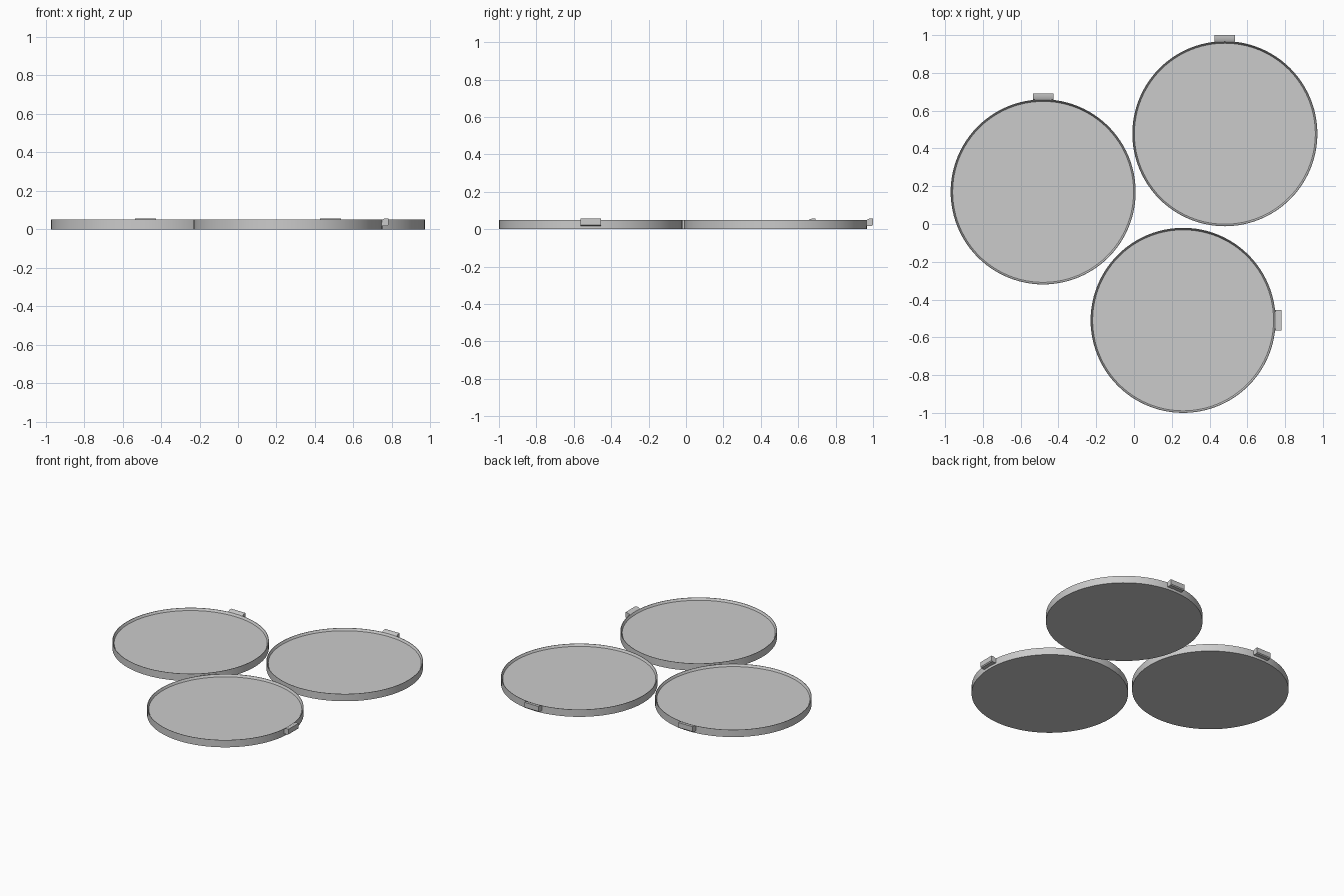
import bpy, bmesh, math
from mathutils import Matrix, Vector

if "Cube" in bpy.data.objects:
    bpy.data.objects.remove(bpy.data.objects["Cube"])

grey = bpy.data.materials.new("grey")
grey.diffuse_color = (0.6, 0.6, 0.6, 1)
grey.use_nodes = True
grey.node_tree.nodes["Principled BSDF"].inputs["Base Color"].default_value = grey.diffuse_color
R, SEGMENTS = 0.49, 96


def finish(bm, name, location, turn=0.0):
    bmesh.ops.recalc_face_normals(bm, faces=bm.faces)
    mesh = bpy.data.meshes.new(name)
    bm.to_mesh(mesh)
    bm.free()
    mesh.materials.append(grey)
    ob = bpy.data.objects.new(name, mesh)
    ob.location = location
    ob.rotation_euler.z = turn
    bpy.context.collection.objects.link(ob)
    bpy.context.view_layer.objects.active = ob
    ob.select_set(True)
    bpy.ops.object.shade_smooth_by_angle(angle=math.radians(30))
    ob.select_set(False)


# Shallow round dish: outer wall, thin lip, sloped inner wall, flat floor
def dish(name, location):
    profile = [(R, 0), (R, 0.05), (R - 0.003, 0.05), (R - 0.011, 0.035)]
    bm = bmesh.new()
    rings = []
    for r, z in profile:
        angles = [2 * math.pi * i / SEGMENTS for i in range(SEGMENTS)]
        rings.append([bm.verts.new((r * math.cos(a), r * math.sin(a), z)) for a in angles])
    for low, high in zip(rings, rings[1:]):
        for i in range(SEGMENTS):
            j = (i + 1) % SEGMENTS
            bm.faces.new((low[i], low[j], high[j], high[i]))
    bm.faces.new(rings[0])
    bm.faces.new(rings[-1])
    finish(bm, name, location)


# Finger tab on the rim: side profile pushed across its width, pointing +x
def tab(name, location, turn):
    profile = [(0.486, 0.017), (0.516, 0.017), (0.522, 0.023),
               (0.522, 0.057), (0.503, 0.057), (0.488, 0.05)]
    bm = bmesh.new()
    side = bm.faces.new([bm.verts.new((x, -0.055, z)) for x, z in profile])
    out = bmesh.ops.extrude_face_region(bm, geom=[side])
    moved = [v for v in out["geom"] if isinstance(v, bmesh.types.BMVert)]
    bmesh.ops.translate(bm, verts=moved, vec=(0, 0.11, 0))
    finish(bm, name, location, turn)


for label, x, y, turn in (("back_right", 0.481, 0.478, math.pi / 2),
                          ("left", -0.481, 0.17, math.pi / 2),
                          ("front", 0.26, -0.51, 0)):
    dish(label + "_dish", (x, y, 0))
    tab(label + "_tab", (x, y, 0), turn)
